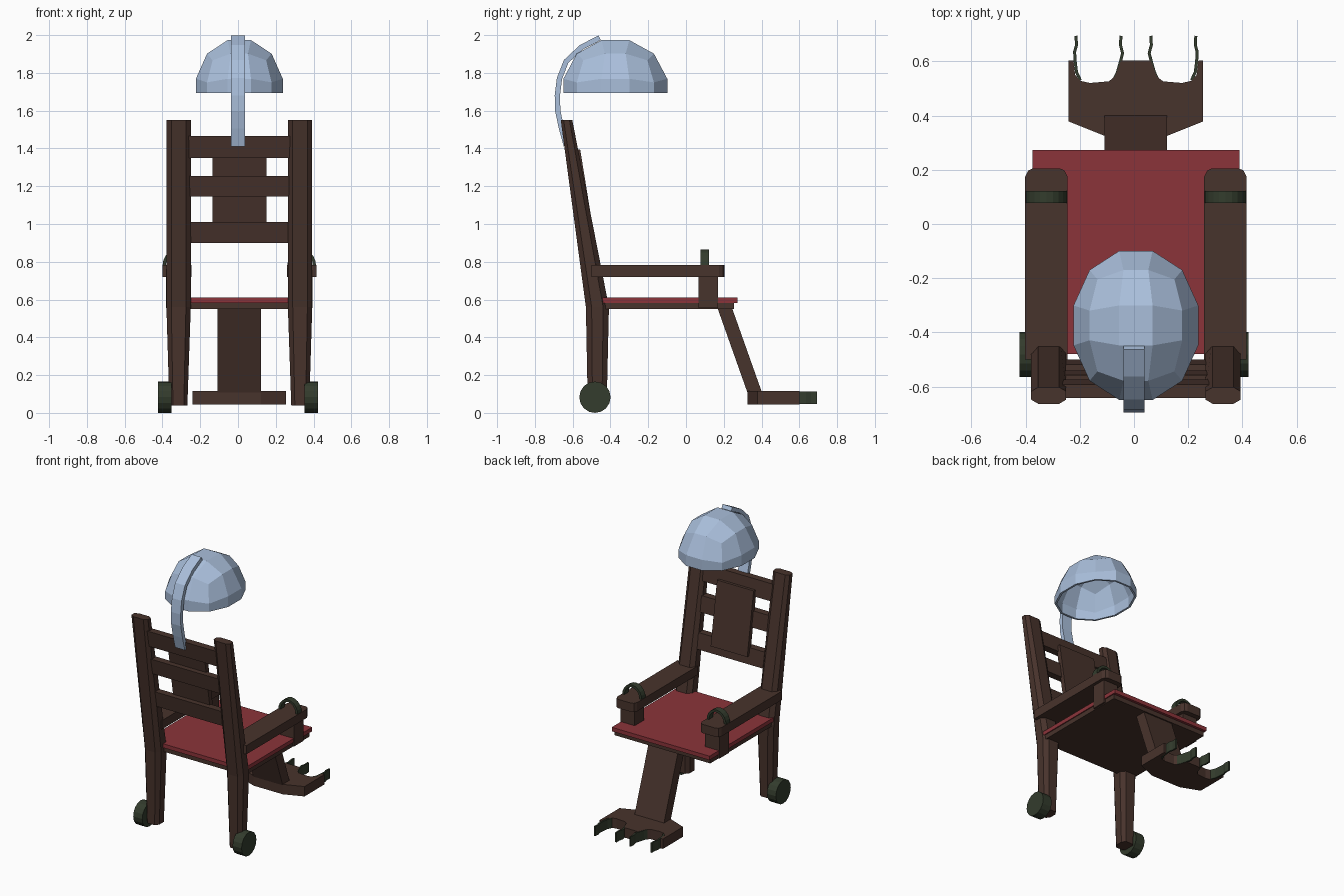
import bpy, bmesh, math
from mathutils import Vector

if "Cube" in bpy.data.objects:
    bpy.data.objects.remove(bpy.data.objects["Cube"])

CX = 0.007  # the chair body sits slightly off the centre line


def mat(name, rgb):
    m = bpy.data.materials.new(name)
    m.diffuse_color = (*rgb, 1)
    m.use_nodes = True
    m.node_tree.nodes["Principled BSDF"].inputs["Base Color"].default_value = m.diffuse_color
    return m


WOOD = mat("dark wood", (0.064, 0.033, 0.025))
RED = mat("red cushion", (0.26, 0.034, 0.042))
STEEL = mat("pale steel", (0.40, 0.52, 0.71))
GREEN = mat("dark green metal", (0.033, 0.045, 0.026))


def finish(name, bm, material):
    bmesh.ops.recalc_face_normals(bm, faces=bm.faces)
    me = bpy.data.meshes.new(name)
    bm.to_mesh(me)
    bm.free()
    me.materials.append(material)
    ob = bpy.data.objects.new(name, me)
    bpy.context.collection.objects.link(ob)
    return ob


def loft(name, rings, material):
    """Skin a list of equal-length vertex rings and cap both ends."""
    bm = bmesh.new()
    rs = [[bm.verts.new(p) for p in r] for r in rings]
    n = len(rs[0])
    for a, b in zip(rs, rs[1:]):
        for i in range(n):
            j = (i + 1) % n
            bm.faces.new((a[i], a[j], b[j], b[i]))
    bm.faces.new(rs[0])
    bm.faces.new(rs[-1])
    return finish(name, bm, material)


def prism(name, pts, axis, lo, hi, material):
    """Extrude a 2D outline along x (y,z), y (x,z) or z (x,y)."""
    place = {"x": lambda p, t: (t, p[0], p[1]),
             "y": lambda p, t: (p[0], t, p[1]),
             "z": lambda p, t: (p[0], p[1], t)}[axis]
    return loft(name, [[place(p, t) for p in pts] for t in (lo, hi)], material)


def box(name, x0, x1, y0, y1, z0, z1, material):
    return prism(name, [(x0, y0), (x1, y0), (x1, y1), (x0, y1)], "z", z0, z1, material)


def band(path, t):
    """Closed outline of a 2D path given thickness t."""
    left, right = [], []
    for i, p in enumerate(path):
        a, b = Vector(path[max(i - 1, 0)]), Vector(path[min(i + 1, len(path) - 1)])
        d = (b - a).normalized() * t / 2
        left.append((p[0] - d.y, p[1] + d.x))
        right.append((p[0] + d.y, p[1] - d.x))
    return left + right[::-1]


# seat board and cushion
box("seat_board", CX - 0.375, CX + 0.375, -0.47, 0.255, 0.55, 0.582, WOOD)
box("seat_cushion", CX - 0.382, CX + 0.382, -0.48, 0.273, 0.582, 0.61, RED)

for s, side in ((-1, "left"), (1, "right")):
    # back post: chamfered section, bent at seat height
    rings = []
    for z, x0, x1, y0, y1 in ((0.04, 0.275, 0.37, -0.52, -0.42),
                              (0.56, 0.257, 0.386, -0.53, -0.408),
                              (1.55, 0.257, 0.386, -0.663, -0.602)):
        cx, cy = 0.2 * (x1 - x0), 0.25 * (y1 - y0)
        pts = [(x0 + cx, y0), (x1 - cx, y0), (x1, y0 + cy), (x1, y1 - cy),
               (x1 - cx, y1), (x0 + cx, y1), (x0, y1 - cy), (x0, y0 + cy)]
        rings.append([(CX + s * x, y, z) for x, y in pts])
    loft(side + "_back_post", rings, WOOD)

    # wheel
    wheel = [(-0.482 + 0.083 * math.cos(math.tau * i / 16),
              0.083 + 0.083 * math.sin(math.tau * i / 16)) for i in range(16)]
    prism(side + "_wheel", wheel, "x", s * 0.353, s * 0.423, GREEN)

    # armrest with clipped front corners, and its support
    arm = [(0.252, -0.5), (0.408, -0.5), (0.408, 0.175), (0.397, 0.197), (0.38, 0.205),
           (0.28, 0.205), (0.263, 0.197), (0.252, 0.175)]
    prism(side + "_armrest", [(CX + s * x, y) for x, y in arm], "z", 0.72, 0.782, WOOD)
    sx = sorted((CX + s * 0.275, CX + s * 0.387))
    box(side + "_arm_support", *sx, 0.065, 0.17, 0.555, 0.72, WOOD)

    # wrist clamp arch
    arch = []
    for rx, rz, order in ((0.076, 0.085, range(11)), (0.059, 0.068, range(10, -1, -1))):
        arch += [(CX + s * 0.33 + rx * math.cos(math.pi * i / 10),
                  0.78 + rz * math.sin(math.pi * i / 10)) for i in order]
    prism(side + "_wrist_clamp", arch, "y", 0.077, 0.122, GREEN)

    # ankle clamp prongs
    outer = [(0.205, 0.53), (0.219, 0.56), (0.224, 0.6), (0.226, 0.635), (0.219, 0.66), (0.221, 0.694)]
    inner = [(0.082, 0.53), (0.068, 0.56), (0.058, 0.595), (0.049, 0.63), (0.057, 0.66), (0.055, 0.694)]
    for tag, path in (("outer", outer), ("inner", inner)):
        prism(f"{side}_{tag}_ankle_prong", [(CX + s * x, y) for x, y in band(path, 0.011)],
              "z", 0.046, 0.114, GREEN)


# leaning back slats and centre panel
def back_y(z):
    return -0.47 - 0.162 * (z - 0.56)


def leaning(name, hw, z0, z1, d0, d1):
    pts = [(back_y(z0) + d0, z0), (back_y(z0) + d1, z0),
           (back_y(z1) + d1, z1), (back_y(z1) + d0, z1)]
    prism(name, pts, "x", CX - hw, CX + hw, WOOD)


for i, (z0, z1) in enumerate(((0.90, 1.01), (1.145, 1.255), (1.35, 1.465))):
    leaning(f"back_slat_{i + 1}", 0.27, z0, z1, -0.025, 0.025)
leaning("back_panel", 0.143, 0.955, 1.395, 0.012, 0.045)

# sloping leg board
prism("leg_board", [(0.165, 0.56), (0.242, 0.56), (0.405, 0.1), (0.328, 0.1)],
      "x", CX - 0.115, CX + 0.115, WOOD)

# footrest with two ankle notches
half = [(0.115, 0.325), (0.248, 0.378), (0.248, 0.602), (0.23, 0.602), (0.224, 0.55),
        (0.205, 0.528), (0.17, 0.52), (0.1, 0.526), (0.076, 0.545), (0.055, 0.602)]
foot = [(CX + x, y) for x, y in half] + [(CX - x, y) for x, y in reversed(half)]
prism("footrest", foot, "z", 0.045, 0.115, WOOD)

# helmet: upper half of a sphere made from a cube with 3 x 3 faces a side
bm = bmesh.new()
bmesh.ops.create_cube(bm, size=2)
bmesh.ops.subdivide_edges(bm, edges=bm.edges[:], cuts=2, use_grid_fill=True)
k = math.tan(math.radians(15))
for v in bm.verts:
    v.co = Vector([c if abs(c) > 0.9 else math.copysign(k, c) for c in v.co]).normalized()
bmesh.ops.bisect_plane(bm, geom=bm.verts[:] + bm.edges[:] + bm.faces[:], dist=1e-5,
                       plane_co=(0, 0, 0), plane_no=(0, 0, 1), clear_inner=True)
for v in bm.verts:
    v.co = Vector((CX + v.co.x * 0.246, -0.374 + v.co.y * 0.294, 1.694 + v.co.z * 0.299))
# face outwards, then give the shell a thickness
bmesh.ops.recalc_face_normals(bm, faces=bm.faces)
top = max(bm.faces, key=lambda f: f.calc_center_median().z)
if top.normal.z < 0:
    bmesh.ops.reverse_faces(bm, faces=bm.faces)
me = bpy.data.meshes.new("helmet")
bm.to_mesh(me)
bm.free()
me.materials.append(STEEL)
helmet = bpy.data.objects.new("helmet", me)
bpy.context.collection.objects.link(helmet)
shell = helmet.modifiers.new("shell", "SOLIDIFY")
shell.thickness = 0.014
shell.offset = -1

# curved bracket holding the helmet
curve = [(-0.634, 1.415), (-0.66, 1.51), (-0.679, 1.60), (-0.681, 1.68), (-0.67, 1.77),
         (-0.635, 1.86), (-0.555, 1.935), (-0.457, 1.986)]
prism("helmet_bracket", band(curve, 0.028), "x", -0.038, 0.038, STEEL)
